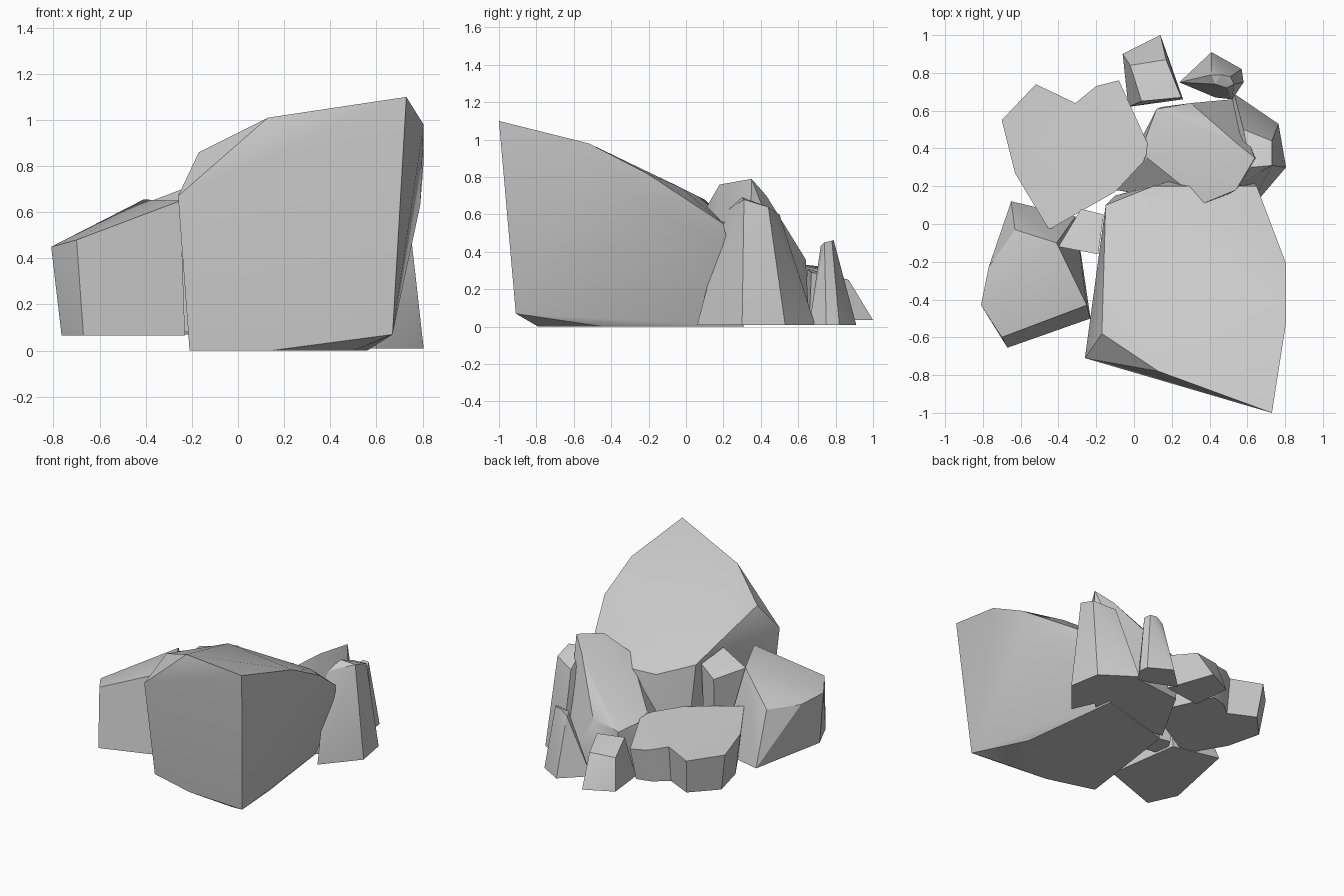
import bpy, bmesh, math


def finish(name, bm):
    bmesh.ops.recalc_face_normals(bm, faces=bm.faces[:])
    mesh = bpy.data.meshes.new(name)
    bm.to_mesh(mesh)
    bm.free()
    obj = bpy.data.objects.new(name, mesh)
    bpy.context.collection.objects.link(obj)
    bpy.ops.object.select_all(action='DESELECT')
    obj.select_set(True)
    bpy.context.view_layer.objects.active = obj
    bpy.ops.object.shade_smooth_by_angle(angle=math.radians(28))
    return obj


def hull_rock(name, top, base, base_z):
    """Chiselled rock: convex hull of top corners and a flat footprint."""
    bm = bmesh.new()
    for p in top + [(x, y, base_z) for x, y in base]:
        bm.verts.new(p)
    res = bmesh.ops.convex_hull(bm, input=bm.verts[:])
    junk = {g for g in res["geom_interior"] + res["geom_unused"]
            if isinstance(g, bmesh.types.BMVert)}
    bmesh.ops.delete(bm, geom=list(junk), context='VERTS')
    bmesh.ops.dissolve_limit(bm, angle_limit=0.05, verts=bm.verts[:], edges=bm.edges[:])
    return finish(name, bm)


def slab_rock(name, outline, base_z, taper, centre):
    """Slab with an irregular outline, tapering towards its base."""
    bm = bmesh.new()
    cx, cy = centre
    top = [bm.verts.new(p) for p in outline]
    low = [bm.verts.new((cx + (x - cx) * taper, cy + (y - cy) * taper, base_z))
           for x, y, z in outline]
    n = len(outline)
    bm.faces.new(top)
    bm.faces.new(low[::-1])
    for i in range(n):
        j = (i + 1) % n
        bm.faces.new((top[i], low[i], low[j], top[j]))
    bmesh.ops.triangulate(bm, faces=[f for f in bm.faces if len(f.verts) > 4])
    return finish(name, bm)


# Large front boulder
hull_rock("main_boulder", [
    (-0.26, -0.71, 0.67), (-0.17, -0.58, 0.86), (0.13, -0.78, 1.01),
    (0.73, -1.0, 1.10), (0.805, -0.52, 0.98), (0.805, -0.21, 0.82),
    (0.79, -0.19, 0.63), (0.65, 0.2, 0.55), (0.62, 0.23, 0.42),
    (0.60, -0.02, 0.74), (0.1, 0.2, 0.58), (-0.15, 0.1, 0.68),
    (0.67, -0.91, 0.07), (0.60, -0.44, 0.06)],
    [(-0.21, -0.66), (0.14, -0.76), (0.5, -0.79), (0.56, -0.44),
     (0.47, 0.31), (-0.1, 0.15)], 0.0)

# Boulder on the left
hull_rock("left_boulder", [
    (-0.70, -0.6, 0.48), (-0.81, -0.43, 0.45), (-0.77, -0.23, 0.43),
    (-0.63, -0.03, 0.43), (-0.41, -0.1, 0.655), (-0.25, -0.43, 0.65)],
    [(-0.765, -0.45), (-0.67, -0.655), (-0.23, -0.5), (-0.31, 0.04),
     (-0.65, 0.12), (-0.72, -0.2)], 0.065)

# Thin upright shard between the boulders
hull_rock("gap_shard", [
    (-0.40, -0.12, 0.64), (-0.28, 0.08, 0.60), (-0.16, 0.05, 0.67),
    (-0.19, -0.16, 0.72)],
    [(-0.36, -0.1), (-0.27, 0.06), (-0.18, 0.04), (-0.2, -0.13)], 0.08)

# Low flat slab at the back left
slab_rock("back_slab", [
    (-0.45, -0.03, 0.41), (-0.1, 0.17, 0.39), (0.05, 0.33, 0.37),
    (0.08, 0.41, 0.36), (-0.08, 0.76, 0.30), (-0.20, 0.73, 0.31),
    (-0.31, 0.64, 0.33), (-0.52, 0.74, 0.32), (-0.70, 0.55, 0.34),
    (-0.63, 0.27, 0.37)],
    0.07, 0.9, (-0.28, 0.36))

# Leaning ridge rock at the back
hull_rock("ridge_rock", [
    (0.64, 0.35, 0.79), (0.54, 0.18, 0.76), (0.37, 0.11, 0.64),
    (0.07, 0.35, 0.38), (0.06, 0.45, 0.34), (0.12, 0.61, 0.31),
    (0.20, 0.62, 0.35), (0.3, 0.64, 0.36), (0.54, 0.43, 0.70)],
    [(0.66, 0.34), (0.52, 0.66), (0.15, 0.62), (-0.1, 0.18), (0.4, 0.1)], 0.01)

# Upright rock at the back right
hull_rock("right_rock", [
    (0.56, 0.22, 0.62), (0.62, 0.30, 0.69), (0.73, 0.31, 0.68),
    (0.73, 0.44, 0.64), (0.58, 0.50, 0.60)],
    [(0.805, 0.3), (0.765, 0.53), (0.53, 0.69), (0.45, 0.4), (0.60, 0.06)], 0.01)

# Two small rocks at the rear
hull_rock("small_spire", [
    (0.41, 0.79, 0.42), (0.46, 0.79, 0.46), (0.51, 0.78, 0.46),
    (0.53, 0.74, 0.45), (0.49, 0.72, 0.43), (0.43, 0.74, 0.43)],
    [(0.24, 0.75), (0.41, 0.91), (0.57, 0.82), (0.58, 0.75),
     (0.52, 0.66), (0.43, 0.67)], 0.01)
hull_rock("small_block", [
    (-0.02, 0.84, 0.25), (0.17, 0.87, 0.25), (0.25, 0.67, 0.29), (0.04, 0.65, 0.31)],
    [(-0.06, 0.9), (0.14, 1.0), (0.26, 0.66), (-0.03, 0.62)], 0.035)
